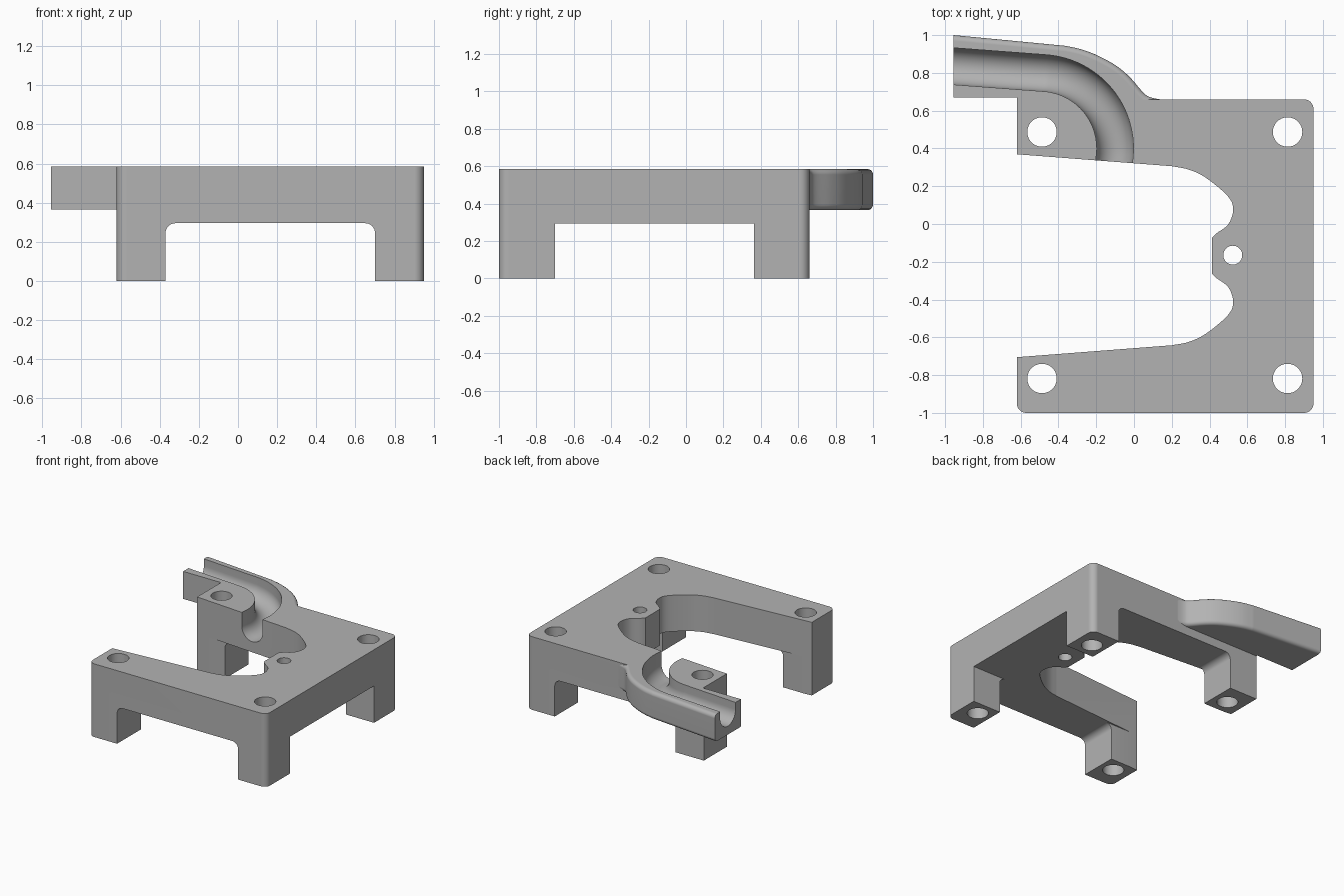
import bpy, bmesh
from math import sin, cos, pi, radians
from mathutils import Vector

cube = bpy.data.objects.get("Cube")
if cube:
    bpy.data.objects.remove(cube, do_unlink=True)

TOP = 0.585
MID_Y = -0.168   # symmetry line of the plate and the opening

grey = bpy.data.materials.new("grey")
grey.use_nodes = True
grey.diffuse_color = (0.45, 0.45, 0.45, 1)
grey.node_tree.nodes["Principled BSDF"].inputs["Base Color"].default_value = (0.45, 0.45, 0.45, 1)


def finish(name, bm):
    bmesh.ops.recalc_face_normals(bm, faces=bm.faces)
    mesh = bpy.data.meshes.new(name)
    bm.to_mesh(mesh)
    bm.free()
    mesh.materials.append(grey)
    obj = bpy.data.objects.new(name, mesh)
    bpy.context.collection.objects.link(obj)
    return obj


def prism(outline, low, high, axis="z"):
    """Extrude an outline along z, or an x-z outline along y."""
    bm = bmesh.new()
    place = (lambda a, b, h: (a, b, h)) if axis == "z" else (lambda a, b, h: (a, h, b))
    base = bm.faces.new([bm.verts.new(place(a, b, low)) for a, b in outline])
    new = bmesh.ops.extrude_face_region(bm, geom=[base])["geom"]
    shift = Vector(place(0, 0, high - low))
    bmesh.ops.translate(bm, vec=shift, verts=[v for v in new if isinstance(v, bmesh.types.BMVert)])
    return bm


def arc(cx, cy, r, start, end, steps=8):
    angles = [radians(start + (end - start) * i / steps) for i in range(steps + 1)]
    return [(cx + r * cos(a), cy + r * sin(a)) for a in angles]


def smooth_path(points, steps=6):
    """Catmull-Rom curve through the points."""
    p = [Vector(q) for q in points]
    p = [2 * p[0] - p[1]] + p + [2 * p[-1] - p[-2]]
    out = []
    for a, b, c, d in zip(p, p[1:], p[2:], p[3:]):
        for i in range(steps):
            t = i / steps
            out.append(b + (c - a) * t / 2 + (2 * a - 5 * b + 4 * c - d) * t * t / 2
                       + (3 * b - a - 3 * c + d) * t ** 3 / 2)
    return [tuple(v) for v in out + [p[-2]]]


def combine(target, other, operation):
    other.hide_render = True
    mod = target.modifiers.new("combine", "BOOLEAN")
    mod.operation, mod.object, mod.solver = operation, other, "EXACT"
    bpy.context.view_layer.objects.active = target
    bpy.ops.object.modifier_apply(modifier=mod.name)
    bpy.data.objects.remove(other, do_unlink=True)


# Main block with three rounded corners
outline = [(-0.62, 0.66)] + arc(-0.57, -0.95, 0.05, 180, 270) \
    + arc(0.90, -0.95, 0.05, 270, 360) + arc(0.90, 0.61, 0.05, 0, 90)
bracket = finish("mounting_bracket", prism(outline, 0, TOP))

# Underside passages that leave four legs
tunnel = [(-0.37, -0.2)] + arc(-0.32, 0.245, 0.05, 180, 90) \
    + arc(0.65, 0.245, 0.05, 90, 0) + [(0.70, -0.2)]
combine(bracket, finish("front_passage", prism(tunnel, -1.2, 1.2, "y")), "DIFFERENCE")
side = [(-1.2, -0.70), (1.2, -0.70), (1.2, 0.363), (-1.2, 0.363)]
combine(bracket, finish("side_passage", prism(side, -0.2, 0.295)), "DIFFERENCE")

# Curved arm with a rounded outer rail
rail = [(-0.955, 1.0)] + smooth_path([(-0.36, 0.943), (-0.27, 0.922), (-0.18, 0.886), (-0.09, 0.835),
                                      (-0.02, 0.775), (0.05, 0.695), (0.09, 0.67), (0.15, 0.658)])
arm_outline = rail + [(0.15, 0.6), (-0.62, 0.6), (-0.62, 0.67), (-0.955, 0.67)]
arm = prism(arm_outline, 0.365, TOP)
rim = []
for e in arm.edges:
    mid = (e.verts[0].co + e.verts[1].co) / 2
    if abs(e.verts[0].co.x - e.verts[1].co.x) > 0.001 and mid.y > 0.655 \
            and not (mid.x < -0.3 and mid.y < 0.8):
        rim.append(e)
bmesh.ops.bevel(arm, geom=rim, offset=0.03, segments=4, profile=0.5, affect="EDGES")
combine(bracket, finish("channel_arm", arm), "UNION")

# Large opening, mirrored about the middle line
half = [(-0.8, 0.383)] + smooth_path([(0.20, 0.306), (0.29, 0.288), (0.38, 0.245), (0.494, 0.15),
                                      (0.525, 0.08), (0.50, 0.0), (0.436, -0.05), (0.412, -0.075)])
opening = half + [(x, 2 * MID_Y - y) for x, y in reversed(half)]
combine(bracket, finish("opening", prism(opening, -0.1, 0.8)), "DIFFERENCE")

# Screw holes in the legs and a small hole in the tab
holes = [(x, y, 0.078) for x in (-0.487, 0.813) for y in (-0.818, 0.487)] + [(0.523, -0.165, 0.05)]
for x, y, r in holes:
    hole = prism(arc(x, y, r, 0, 360, 40)[:-1], -0.1, 0.8)
    combine(bracket, finish("hole", hole), "DIFFERENCE")

# Round-bottomed channel swept along the arm and into the opening
path = [(-1.1, 0.846)] + arc(-0.50, 0.40, 0.4, 85.6, -4.4, 24) + [(-0.12, 0.2)]
bm = bmesh.new()
rings = []
for i, (x, y) in enumerate(path):
    a, b = path[max(i - 1, 0)], path[min(i + 1, len(path) - 1)]
    along = Vector((b[0] - a[0], b[1] - a[1], 0)).normalized()
    across = Vector((along.y, -along.x, 0))
    depth = 0.53 - 0.055 * i / (len(path) - 1)
    section = [(-0.097, 0.8)] + arc(0, depth, 0.097, 180, 360, 16) + [(0.097, 0.8)]
    rings.append([bm.verts.new(Vector((x, y, 0)) + across * s + Vector((0, 0, z))) for s, z in section])
for r0, r1 in zip(rings, rings[1:]):
    for j in range(len(r0)):
        k = (j + 1) % len(r0)
        bm.faces.new((r0[j], r0[k], r1[k], r1[j]))
bm.faces.new(rings[0])
bm.faces.new(rings[-1])
combine(bracket, finish("channel", bm), "DIFFERENCE")

# Smooth curved walls, keep the crisp edges
bpy.ops.object.select_all(action="DESELECT")
bracket.select_set(True)
bpy.context.view_layer.objects.active = bracket
bpy.ops.object.shade_smooth_by_angle(angle=radians(30))
weighted = bracket.modifiers.new("even_shading", "WEIGHTED_NORMAL")
weighted.keep_sharp = True
